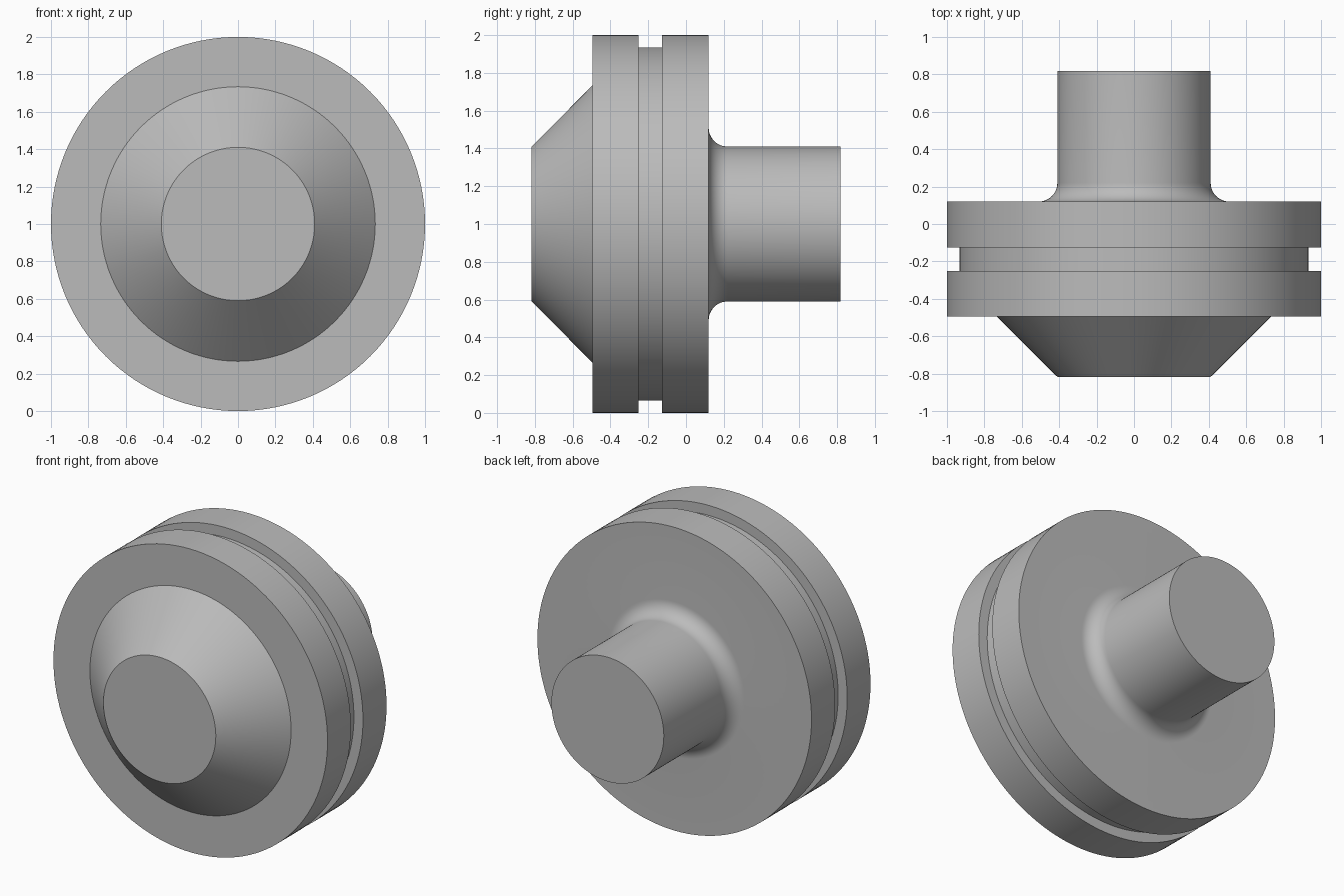
import bpy, bmesh
from math import sin, cos, pi, tau, radians
from mathutils import Vector

cube = bpy.data.objects.get("Cube")
if cube:
    bpy.data.objects.remove(cube, do_unlink=True)

# Plain grey material
grey = bpy.data.materials.new("plain grey")
grey.use_nodes = True
color = (0.5, 0.5, 0.5, 1)
grey.diffuse_color = color
grey.node_tree.nodes["Principled BSDF"].inputs["Base Color"].default_value = color

CENTER_Z = 1.0
SEGMENTS = 128


def lathe(name, profile):
    """Revolve (radius, y) points around the horizontal y axis."""
    bm = bmesh.new()
    verts = [bm.verts.new((r, y, CENTER_Z)) for r, y in profile]
    edges = [bm.edges.new(pair) for pair in zip(verts, verts[1:])]
    bmesh.ops.spin(bm, geom=verts + edges, cent=Vector((0, 0, CENTER_Z)),
                   axis=Vector((0, 1, 0)), angle=tau, steps=SEGMENTS)
    bmesh.ops.remove_doubles(bm, verts=bm.verts, dist=0.0005)
    # Merge the pole triangles into clean flat end caps
    poles = [v for v in bm.verts if Vector((v.co.x, v.co.z - CENTER_Z)).length < 0.001]
    bmesh.ops.dissolve_verts(bm, verts=poles)
    bmesh.ops.recalc_face_normals(bm, faces=bm.faces)
    mesh = bpy.data.meshes.new(name)
    bm.to_mesh(mesh)
    bm.free()
    mesh.materials.append(grey)
    obj = bpy.data.objects.new(name, mesh)
    bpy.context.collection.objects.link(obj)
    bpy.ops.object.select_all(action='DESELECT')
    obj.select_set(True)
    bpy.context.view_layer.objects.active = obj
    bpy.ops.object.shade_smooth_by_angle(angle=radians(30))
    return obj


# Tapered nose, grooved disc, filleted shaft
shaft_r, fillet, disc_back, end = 0.41, 0.1, 0.12, 0.817
nose = [(0, -end), (shaft_r, -end), (0.734, -0.495)]
disc = [(1, -0.495), (1, -0.252), (0.934, -0.252),
        (0.934, -0.126), (1, -0.126), (1, disc_back)]
STEPS = 12
fillet_arc = [(shaft_r + fillet * (1 - sin(a)), disc_back + fillet * (1 - cos(a)))
              for a in (i * pi / 2 / STEPS for i in range(STEPS + 1))]
shaft = [(shaft_r, end), (0, end)]
lathe("grooved_disc_with_shaft", nose + disc + fillet_arc + shaft)
